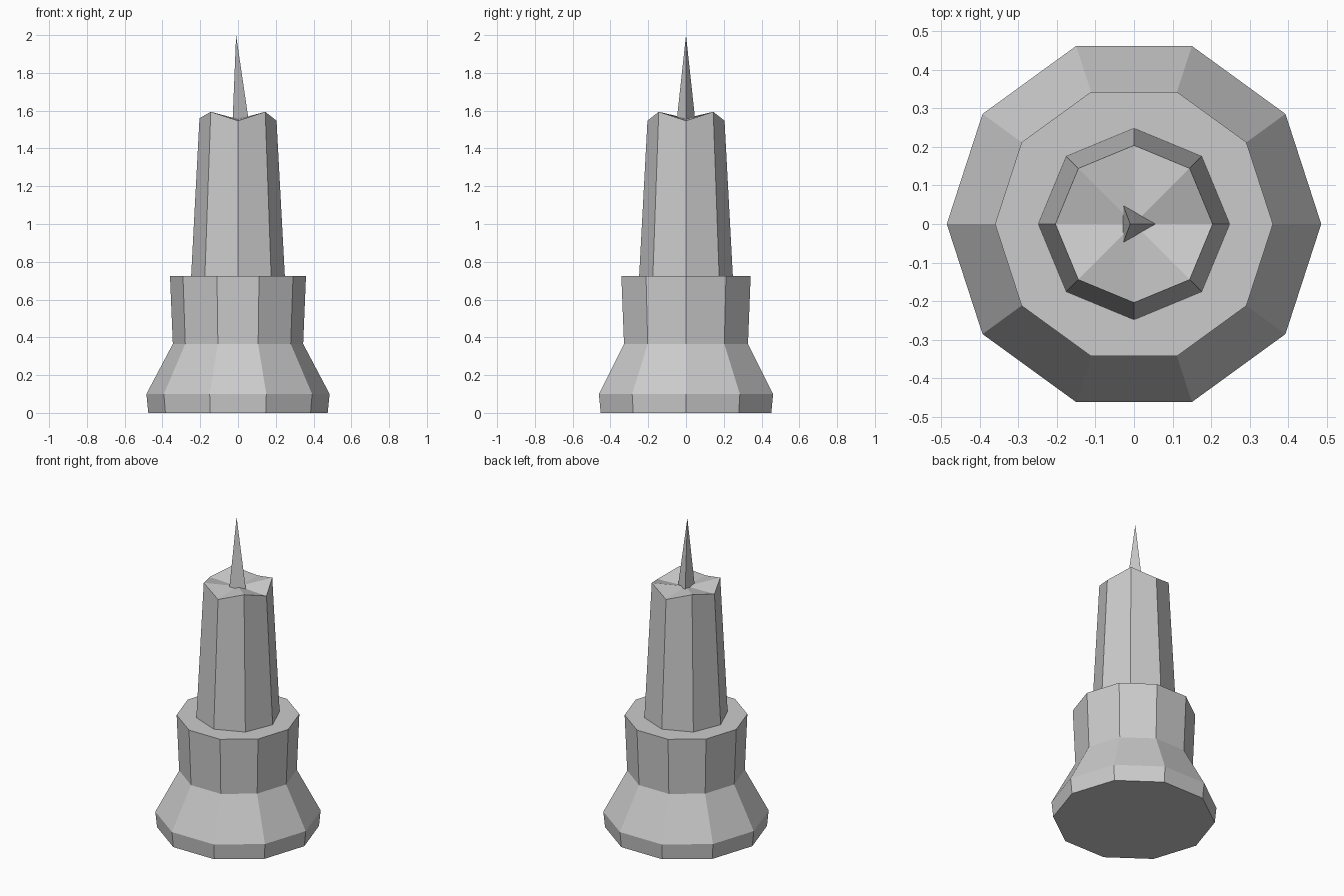
import bpy
from math import cos, sin, tau

old = bpy.data.objects.get("Cube")
if old:
    bpy.data.objects.remove(old, do_unlink=True)

grey = bpy.data.materials.new("stone grey")
grey.use_nodes = True
colour = (0.6, 0.6, 0.6, 1)
grey.diffuse_color = colour
grey.node_tree.nodes["Principled BSDF"].inputs["Base Color"].default_value = colour


def ring(sides, radius, z):
    return [(radius * cos(tau * i / sides), radius * sin(tau * i / sides), z)
            for i in range(sides)]


def build(name, rings, tip=None):
    """Stack rings into a faceted body, closed by a flat cap or a fan to a tip."""
    n = len(rings[0])
    verts = [v for r in rings for v in r]
    faces = [tuple(reversed(range(n)))]
    for k in range(len(rings) - 1):
        a, b = k * n, (k + 1) * n
        faces += [(a + i, a + (i + 1) % n, b + (i + 1) % n, b + i) for i in range(n)]
    top = (len(rings) - 1) * n
    if tip:
        verts.append(tip)
        faces += [(top + i, top + (i + 1) % n, top + n) for i in range(n)]
    else:
        faces.append(tuple(range(top, top + n)))
    mesh = bpy.data.meshes.new(name)
    mesh.from_pydata(verts, [], faces)
    mesh.materials.append(grey)
    obj = bpy.data.objects.new(name, mesh)
    bpy.context.collection.objects.link(obj)
    return obj


# Flared ten-sided holder
holder_profile = [(0.475, 0), (0.485, 0.1), (0.345, 0.365), (0.36, 0.725)]
build("holder", [ring(10, r, z) for r, z in holder_profile])

# Tapered eight-sided candle with a rim that rises at every other corner
rim = [(x, y, z + 0.047 * (i % 2)) for i, (x, y, z) in enumerate(ring(8, 0.204, 1.547))]
rim[4] = (rim[4][0], rim[4][1], 1.56)
build("candle", [ring(8, 0.248, 0.725), rim], tip=(0, 0, 1.555))

# Three-sided pointed wick
build("wick", [ring(3, 0.057, 1.545)], tip=(-0.01, 0, 2))
